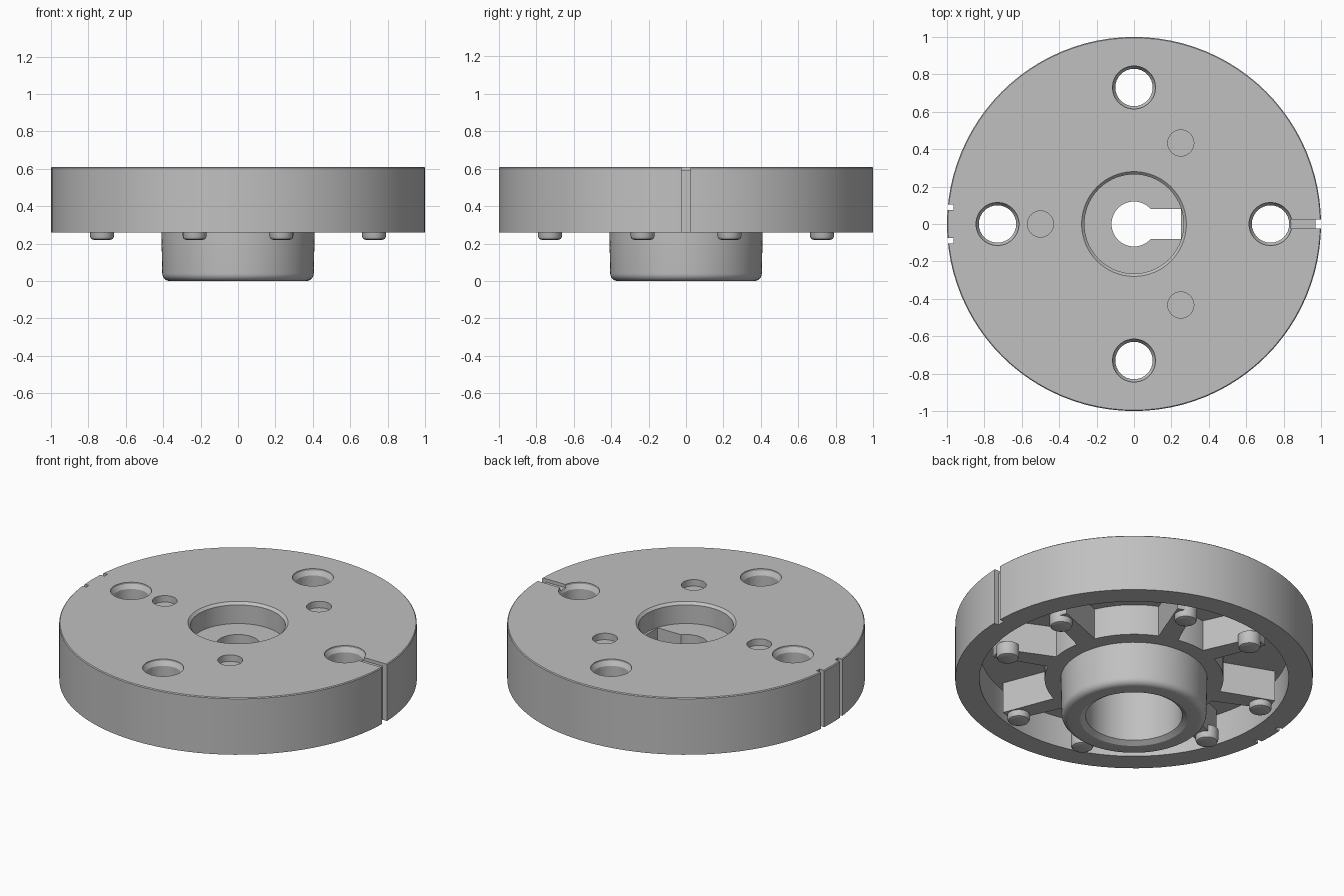
import bpy, bmesh, math
from mathutils import Matrix, Vector

if "Cube" in bpy.data.objects:
    bpy.data.objects.remove(bpy.data.objects["Cube"])

grey = bpy.data.materials.new("plain_grey")
grey.use_nodes = True
grey.diffuse_color = (0.53, 0.53, 0.53, 1)
grey.node_tree.nodes["Principled BSDF"].inputs["Base Color"].default_value = grey.diffuse_color

PLATE_TOP, PLATE_BOTTOM, CEILING = 0.61, 0.26, 0.45


def finish(name, bm):
    bmesh.ops.recalc_face_normals(bm, faces=bm.faces)
    mesh = bpy.data.meshes.new(name)
    bm.to_mesh(mesh)
    bm.free()
    mesh.materials.append(grey)
    obj = bpy.data.objects.new(name, mesh)
    bpy.context.collection.objects.link(obj)
    return obj


def select(obj):
    bpy.ops.object.select_all(action='DESELECT')
    obj.select_set(True)
    bpy.context.view_layer.objects.active = obj


def smooth(obj):
    select(obj)
    bpy.ops.object.shade_smooth_by_angle(angle=math.radians(28))


def add_lathe(bm, profile, steps, centre=(0, 0)):
    """Ring of quads from a closed (radius, z) profile; radius 0 is allowed."""
    verts = [bm.verts.new((r, 0, z)) for r, z in profile]
    edges = [bm.edges.new((a, b)) for a, b in zip(verts, verts[1:] + verts[:1])]
    before = set(bm.verts) - set(verts)
    bmesh.ops.spin(bm, geom=verts + edges, cent=(0, 0, 0), axis=(0, 0, 1),
                   angle=math.tau, steps=steps, use_duplicate=False)
    new = [v for v in bm.verts if v not in before]
    bmesh.ops.remove_doubles(bm, verts=new, dist=1e-5)
    new = [v for v in bm.verts if v not in before]
    bmesh.ops.translate(bm, verts=new, vec=(*centre, 0))


def add_prism(bm, outline, z0, z1):
    low = [bm.verts.new((x, y, z0)) for x, y in outline]
    high = [bm.verts.new((x, y, z1)) for x, y in outline]
    bm.faces.new(low)
    bm.faces.new(high)
    n = len(low)
    for i in range(n):
        j = (i + 1) % n
        bm.faces.new((low[i], low[j], high[j], high[i]))


def add_box(bm, x0, x1, y0, y1, z0, z1):
    add_prism(bm, [(x0, y0), (x1, y0), (x1, y1), (x0, y1)], z0, z1)


def cut(target, bm):
    cutter = finish("cutter", bm)
    cutter.hide_render = True
    select(target)
    mod = target.modifiers.new("cut", 'BOOLEAN')
    mod.operation = 'DIFFERENCE'
    mod.solver = 'EXACT'
    mod.object = cutter
    bpy.ops.object.modifier_apply(modifier=mod.name)
    bpy.data.objects.remove(cutter)


# Disc with underside channel, stepped bore and lower hub, turned in one piece
fillet = [(0.365 + 0.04 * math.cos(a), 0.04 - 0.04 * math.sin(a))
          for a in (math.pi / 2 * i / 6 for i in range(7))]
profile = [(0.12, 0.48), (0.265, 0.48), (0.265, 0.595), (0.28, PLATE_TOP),
           (0.995, PLATE_TOP), (1, 0.605), (1, PLATE_BOTTOM),
           (0.865, PLATE_BOTTOM), (0.865, CEILING), (0.5, CEILING),
           (0.5, PLATE_BOTTOM), (0.41, PLATE_BOTTOM)] + fillet + [
           (0.30, 0), (0.27, 0.02), (0.27, 0.38), (0.12, 0.38)]
bm = bmesh.new()
add_lathe(bm, profile, 96)
disc = finish("flanged_disc", bm)

# Four chamfered through holes
bm = bmesh.new()
for k in range(4):
    a = k * math.pi / 2
    add_lathe(bm, [(0, 0.4), (0.1, 0.4), (0.1, 0.575), (0.115, 0.6),
                   (0.115, 0.65), (0, 0.65)], 32,
              (0.73 * math.cos(a), 0.73 * math.sin(a)))
# Three shallow round recesses
for k in range(3):
    a = math.radians(60 + 120 * k)
    add_lathe(bm, [(0, 0.57), (0.07, 0.57), (0.07, 0.65), (0, 0.65)], 32,
              (0.5 * math.cos(a), 0.5 * math.sin(a)))
# Keyway beside the bore
add_box(bm, 0.03, 0.25, -0.08, 0.08, 0.35, 0.5)
# Paired marking notches in the rim
for y in (-0.09, 0.09):
    add_box(bm, -1.1, -0.965, y - 0.014, y + 0.014, 0.2, 0.7)
cut(disc, bm)

# Rim slot, then the shallow groove leading to the nearest hole
bm = bmesh.new()
add_box(bm, 0.97, 1.1, -0.025, 0.025, 0.2, 0.7)
cut(disc, bm)
bm = bmesh.new()
add_box(bm, 0.8, 1.1, -0.025, 0.025, 0.59, 0.7)
cut(disc, bm)
smooth(disc)

# Splayed ribs under the disc, one pair beside each hole
bm = bmesh.new()
rib = [(0.46, 0.075), (0.79, 0.225), (0.76, 0.32), (0.45, 0.2)]
for k in range(4):
    for side in (1, -1):
        turn = Matrix.Rotation(k * math.pi / 2, 3, 'Z')
        outline = [(turn @ Vector((x, side * y, 0))).xy for x, y in rib]
        add_prism(bm, outline, PLATE_BOTTOM, CEILING + 0.01)
finish("underside_ribs", bm)

# Rounded feet at the rib ends
bm = bmesh.new()
for k in range(4):
    for side in (1, -1):
        p = Matrix.Rotation(k * math.pi / 2, 3, 'Z') @ Vector((0.727, side * 0.232, 0))
        add_lathe(bm, [(0, 0.22), (0.045, 0.22), (0.058, 0.225), (0.064, 0.238),
                       (0.064, 0.3), (0, 0.3)], 24, p.xy)
smooth(finish("rib_feet", bm))
